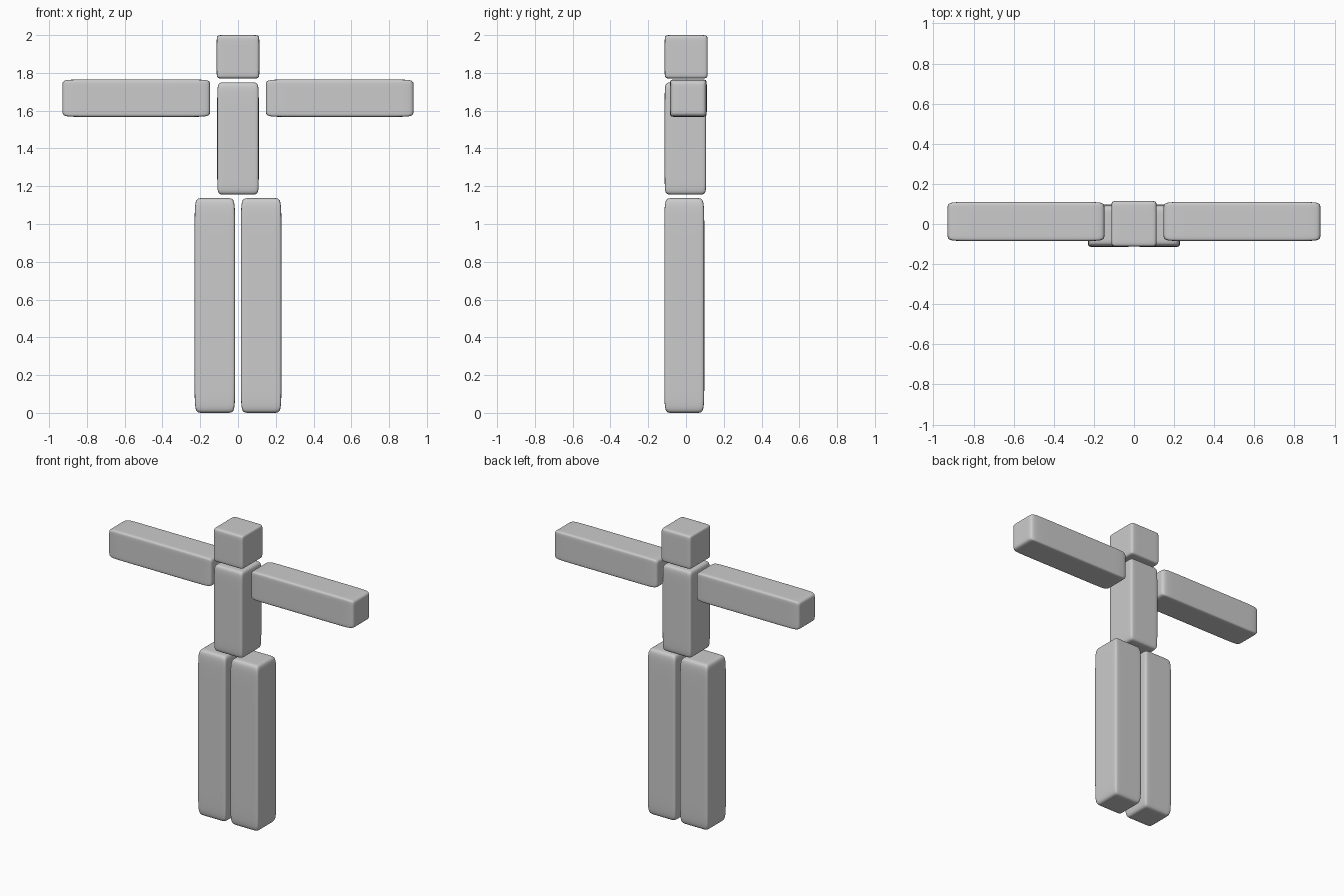
import bpy
import bmesh
from mathutils import Vector

default = bpy.data.objects.get("Cube")
if default:
    bpy.data.objects.remove(default, do_unlink=True)

# Single plain grey
grey = bpy.data.materials.new("light_grey")
grey.use_nodes = True
colour = (0.6, 0.6, 0.6, 1.0)
grey.diffuse_color = colour
grey.node_tree.nodes["Principled BSDF"].inputs["Base Color"].default_value = colour

LOOP = 0.72  # support loop position along each half side


def soft_box(name, low, high):
    """Box with support loops, softened by subdivision, filling low to high."""
    low, high = Vector(low), Vector(high)
    centre, half = (low + high) / 2, (high - low) / 2
    bm = bmesh.new()
    bmesh.ops.create_cube(bm, size=2)
    bmesh.ops.subdivide_edges(bm, edges=bm.edges[:], cuts=2, use_grid_fill=True)
    for v in bm.verts:
        for i in range(3):
            if abs(v.co[i]) < 0.9:
                v.co[i] = LOOP if v.co[i] > 0 else -LOOP
            v.co[i] *= half[i]
    for f in bm.faces:
        f.smooth = True
    mesh = bpy.data.meshes.new(name)
    bm.to_mesh(mesh)
    bm.free()
    mesh.materials.append(grey)
    obj = bpy.data.objects.new(name, mesh)
    obj.location = centre
    bpy.context.collection.objects.link(obj)
    sub = obj.modifiers.new("soften", 'SUBSURF')
    sub.levels = sub.render_levels = 3
    return obj


# Head and torso
soft_box("head", (-0.113, -0.113, 1.77), (0.113, 0.115, 2.0))
soft_box("torso", (-0.11, -0.113, 1.155), (0.11, 0.107, 1.75))

# Arms and legs on both sides
for side, sign in (("left", 1), ("right", -1)):
    for part, inner, outer, y, z in (
        ("arm", 0.147, 0.93, (-0.085, 0.11), (1.567, 1.765)),
        ("leg", 0.015, 0.23, (-0.115, 0.097), (0.0, 1.137)),
    ):
        x = sorted((sign * inner, sign * outer))
        soft_box(f"{side}_{part}", (x[0], y[0], z[0]), (x[1], y[1], z[1]))
